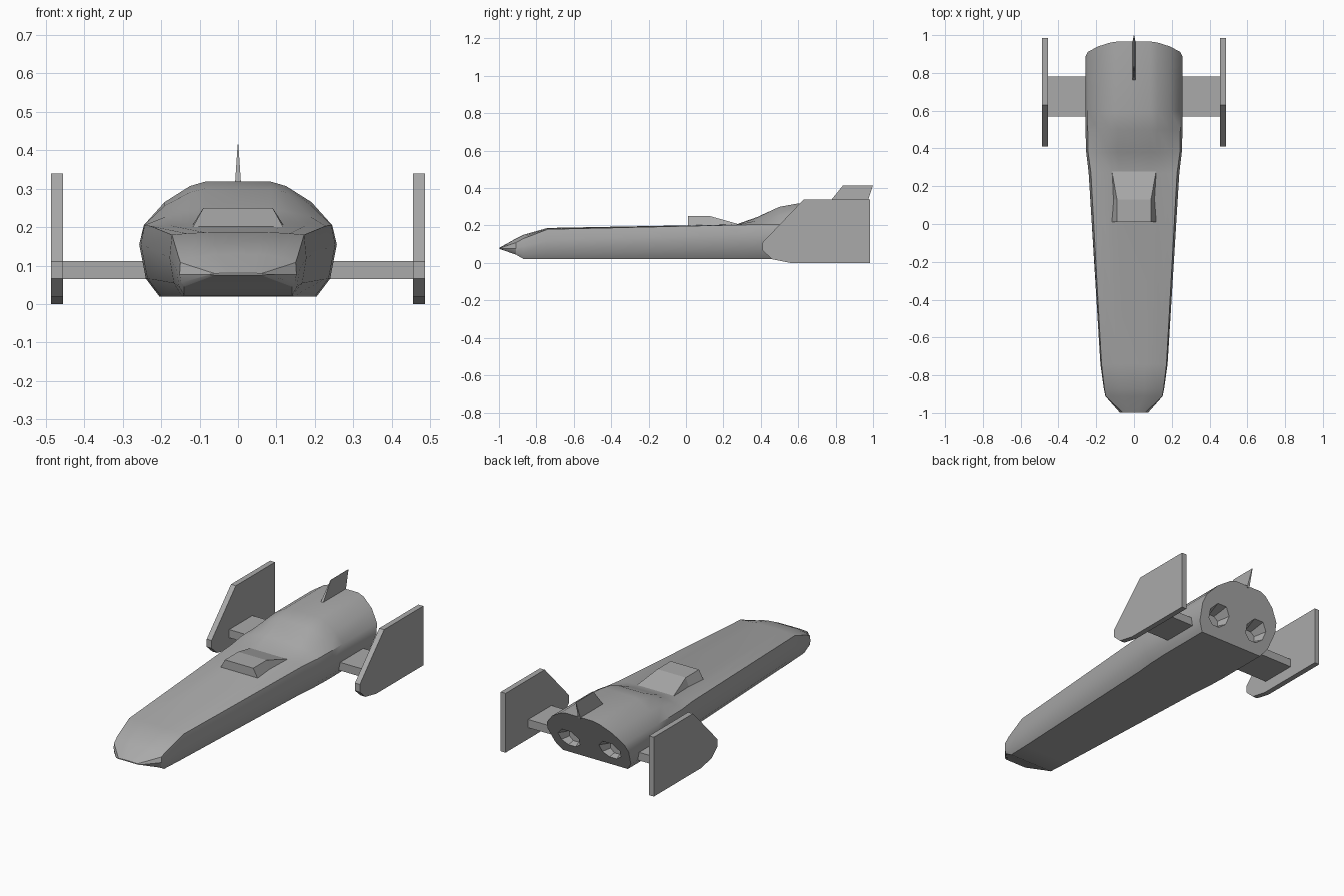
import bpy, bmesh, math
from mathutils import Matrix

if "Cube" in bpy.data.objects:
    bpy.data.objects.remove(bpy.data.objects["Cube"])

grey = bpy.data.materials.new("hull_grey")
grey.diffuse_color = (0.4, 0.4, 0.4, 1)
grey.use_nodes = True
grey.node_tree.nodes["Principled BSDF"].inputs["Base Color"].default_value = grey.diffuse_color


def finish(bm, name):
    bmesh.ops.recalc_face_normals(bm, faces=bm.faces)
    mesh = bpy.data.meshes.new(name)
    bm.to_mesh(mesh)
    bm.free()
    mesh.materials.append(grey)
    ob = bpy.data.objects.new(name, mesh)
    bpy.context.collection.objects.link(ob)
    return ob


def loft(name, rings):
    """Skin a row of closed rings and cap both ends."""
    bm = bmesh.new()
    rows = [[bm.verts.new(p) for p in ring] for ring in rings]
    n = len(rows[0])
    for a, b in zip(rows, rows[1:]):
        for i in range(n):
            j = (i + 1) % n
            bm.faces.new((a[i], a[j], b[j], b[i]))
    bm.faces.new(rows[0])
    bm.faces.new(rows[-1])
    return finish(bm, name)


def slab(name, profile, x0, x1):
    """Extrude a side profile (y, z) from x0 to x1."""
    return loft(name, [[(x, y, z) for y, z in profile] for x in (x0, x1)])


def hull_ring(y, xb, zb, xw, zw, xs, zs, zt, slant=0):
    """Hull section: bottom corner, waist, shoulder, roof."""
    half = [(xb, zb), (xb + (xw - xb) * .67, zb + (zw - zb) * .34), (xw, zw), (xs, zs)]
    half += [(xs * fx, zs + (zt - zs) * fz) for fx, fz in ((.78, .53), (.51, .9), (.35, 1))]
    pts = half + [(-x, z) for x, z in reversed(half)]
    return [(x, y + (z - zb) * slant, z) for x, z in pts]


# Fuselage, nose to raked tail
full = (.205, .02, .257, .155, .245, .205)
fuselage = loft("fuselage", [
    hull_ring(-.998, .06, .075, .075, .077, .06, .079, .081),
    hull_ring(-.91, .14, .045, .152, .077, .150, .108, .130),
    hull_ring(-.87, .14, .022, .160, .090, .157, .130, .150),
    hull_ring(-.74, .145, .02, .178, .120, .172, .180, .187),
    hull_ring(.27, .19, .02, .240, .150, .228, .203, .206),
    hull_ring(.38, .20, .02, .253, .155, .243, .205, .245),
    hull_ring(.50, *full, .300),
    hull_ring(.60, *full, .318),
    hull_ring(.82, *full, .318, slant=.49),
])

# Engine recesses cut into the tail
bm = bmesh.new()
for s in (-1, 1):
    m = (Matrix.Translation((s * .13, .87, .12)) @ Matrix.Diagonal((1, 1, .85, 1))
         @ Matrix.Rotation(-math.pi / 2, 4, 'X') @ Matrix.Rotation(math.pi / 8, 4, 'Z'))
    bmesh.ops.create_cone(bm, cap_ends=True, segments=8, radius1=.045, radius2=.09,
                          depth=.12, matrix=m)
cutter = finish(bm, "engine_cutter")
cutter.hide_render = True
mod = fuselage.modifiers.new("engines", 'BOOLEAN')
mod.object = cutter
mod.operation = 'DIFFERENCE'
mod.solver = 'EXACT'
bpy.context.view_layer.objects.active = fuselage
fuselage.select_set(True)
bpy.ops.object.modifier_apply(modifier=mod.name)
bpy.data.objects.remove(cutter)
bpy.ops.object.shade_smooth_by_angle(angle=math.radians(30))

# Cockpit canopy
loft("canopy", [[(-xb, y, .195), (xb, y, .195), (xt, y, zt), (-xt, y, zt)]
                for y, xb, xt, zt in ((.01, .12, .09, .25), (.13, .112, .09, .25),
                                      (.285, .12, .118, .206))])

# Side fins and their struts
fin = [(.985, 0), (.985, .34), (.63, .34), (.41, .11), (.41, .066), (.46, .02), (.56, 0)]
strut = [(.57, .065), (.78, .065), (.78, .112), (.57, .112)]
for side, s in (("left", -1), ("right", 1)):
    slab(side + "_fin", fin, s * .455, s * .486)
    slab(side + "_strut", strut, s * .22, s * .46)

# Tail fin, tapering to a thin top edge
loft("tail_fin", [[(-w, y0, z), (w, y0, z), (w, y1, z), (-w, y1, z)]
                  for z, w, y0, y1 in ((.31, .008, .755, .965), (.415, .001, .84, 1.0))])
